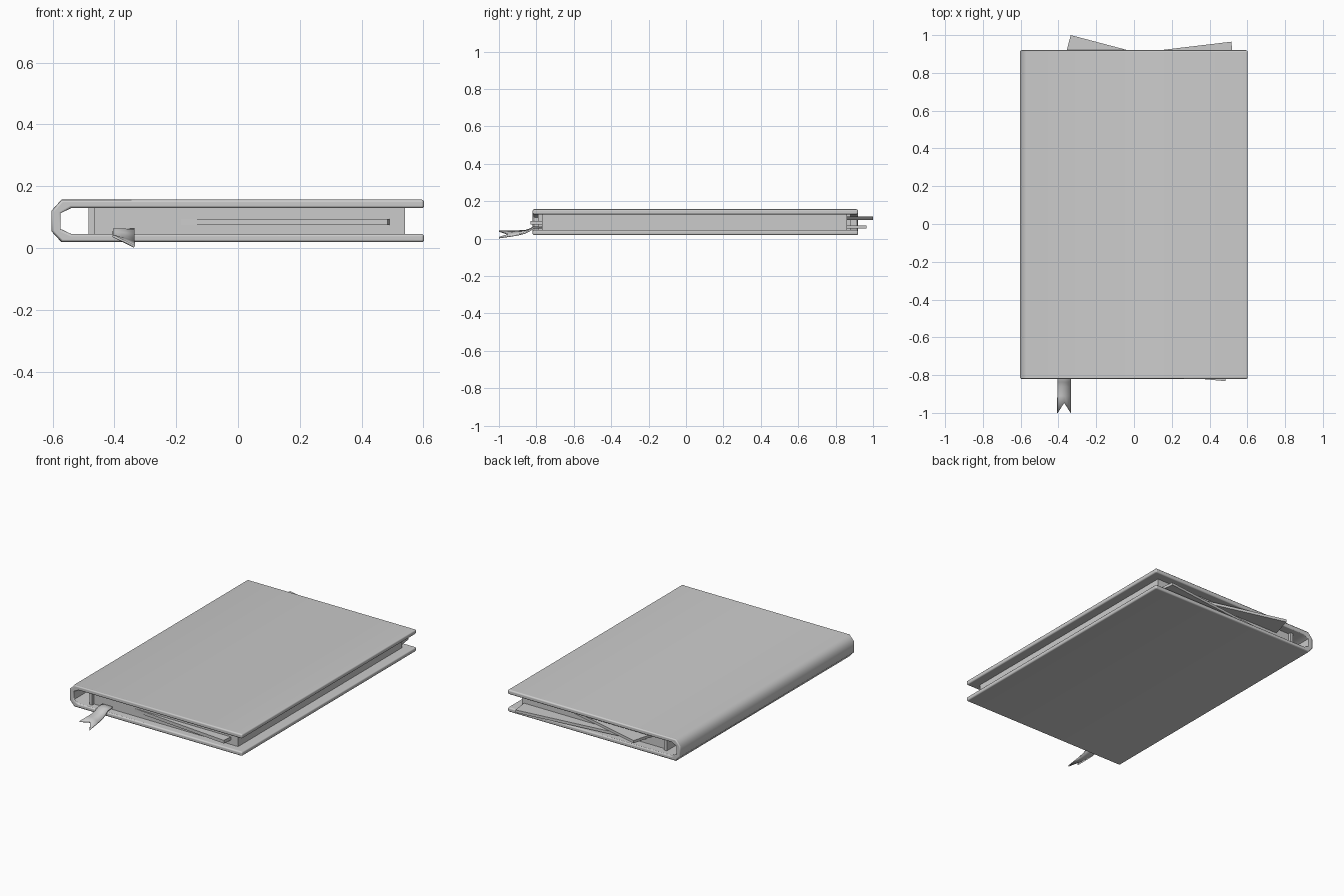
import bpy, bmesh
from math import radians
from mathutils import Matrix, Vector

if "Cube" in bpy.data.objects:
    bpy.data.objects.remove(bpy.data.objects["Cube"])


def make(name, verts, faces):
    me = bpy.data.meshes.new(name)
    me.from_pydata(verts, [], faces)
    bm = bmesh.new()
    bm.from_mesh(me)
    bmesh.ops.recalc_face_normals(bm, faces=bm.faces)
    bm.to_mesh(me)
    bm.free()
    ob = bpy.data.objects.new(name, me)
    bpy.context.collection.objects.link(ob)
    return ob


def box(name, lo, hi):
    v = [(x, y, z) for x in (lo[0], hi[0]) for y in (lo[1], hi[1]) for z in (lo[2], hi[2])]
    f = [(0, 1, 3, 2), (4, 6, 7, 5), (0, 4, 5, 1), (2, 3, 7, 6), (0, 2, 6, 4), (1, 5, 7, 3)]
    return make(name, v, f)


def shade(ob, angle):
    bpy.ops.object.select_all(action='DESELECT')
    ob.select_set(True)
    bpy.context.view_layer.objects.active = ob
    bpy.ops.object.shade_smooth_by_angle(angle=radians(angle))


# Cover: one C-shaped profile run along the spine, with rounded board edges
profile = [(0.602, 0.157), (-0.571, 0.157), (-0.604, 0.12), (-0.604, 0.055),
           (-0.571, 0.019), (0.602, 0.019), (0.602, 0.046), (-0.54, 0.046),
           (-0.574, 0.062), (-0.574, 0.113), (-0.54, 0.129), (0.602, 0.129)]
n = len(profile)
verts = [(x, y, z) for y in (-0.82, 0.92) for x, z in profile]
faces = [tuple(range(n)), tuple(range(n, 2 * n))]
faces += [(i, (i + 1) % n, n + (i + 1) % n, n + i) for i in range(n)]
cover = make("cover", verts, faces)
shade(cover, 50)
bev = cover.modifiers.new("rounded_edges", 'BEVEL')
bev.width = 0.009
bev.segments = 3
bev.limit_method = 'ANGLE'
bev.angle_limit = radians(65)
bev.harden_normals = True

# Page block and the binding strip glued to its back
box("page_block", (-0.464, -0.77, 0.045), (0.54, 0.862, 0.130))
box("binding_strip", (-0.483, -0.79, 0.045), (-0.464, 0.88, 0.130))


# Loose sheets: placed by one outer corner, extending by w and h from it
def loose_sheet(name, corner, w, h, z0, z1, angle):
    ob = box(name, (min(0, w), min(0, h), z0), (max(0, w), max(0, h), z1))
    ob.data.transform(Matrix.Translation(Vector((*corner, 0))) @ Matrix.Rotation(radians(angle), 4, 'Z'))


loose_sheet("loose_sheet_upper", (-0.335, 1.0), 0.62, -0.42, 0.100, 0.117, -14.8)
loose_sheet("loose_sheet_lower", (0.515, 0.965), -0.85, -0.2, 0.053, 0.070, 6.8)
loose_sheet("loose_sheet_front", (0.484, -0.832), -0.85, 0.4, 0.074, 0.094, -5.3)

# Ribbon bookmark: rows of left, middle, right points, ending in a V notch
rows = [(-0.74, 0.060, 0.060), (-0.815, 0.060, 0.058), (-0.835, 0.050, 0.044),
        (-0.86, 0.042, 0.030), (-0.91, 0.040, 0.018), (-1.0, 0.040, 0.005)]
verts = []
for i, (y, zl, zr) in enumerate(rows):
    ym = -0.945 if i == len(rows) - 1 else y
    verts += [(-0.405, y, zl), (-0.37, ym, (zl + zr) / 2), (-0.335, y, zr)]
faces = [(3 * i + k, 3 * i + k + 1, 3 * i + k + 4, 3 * i + k + 3)
         for i in range(len(rows) - 1) for k in range(2)]
ribbon = make("ribbon_bookmark", verts, faces)
shade(ribbon, 40)
sol = ribbon.modifiers.new("thickness", 'SOLIDIFY')
sol.thickness = 0.008
sol.offset = 0
